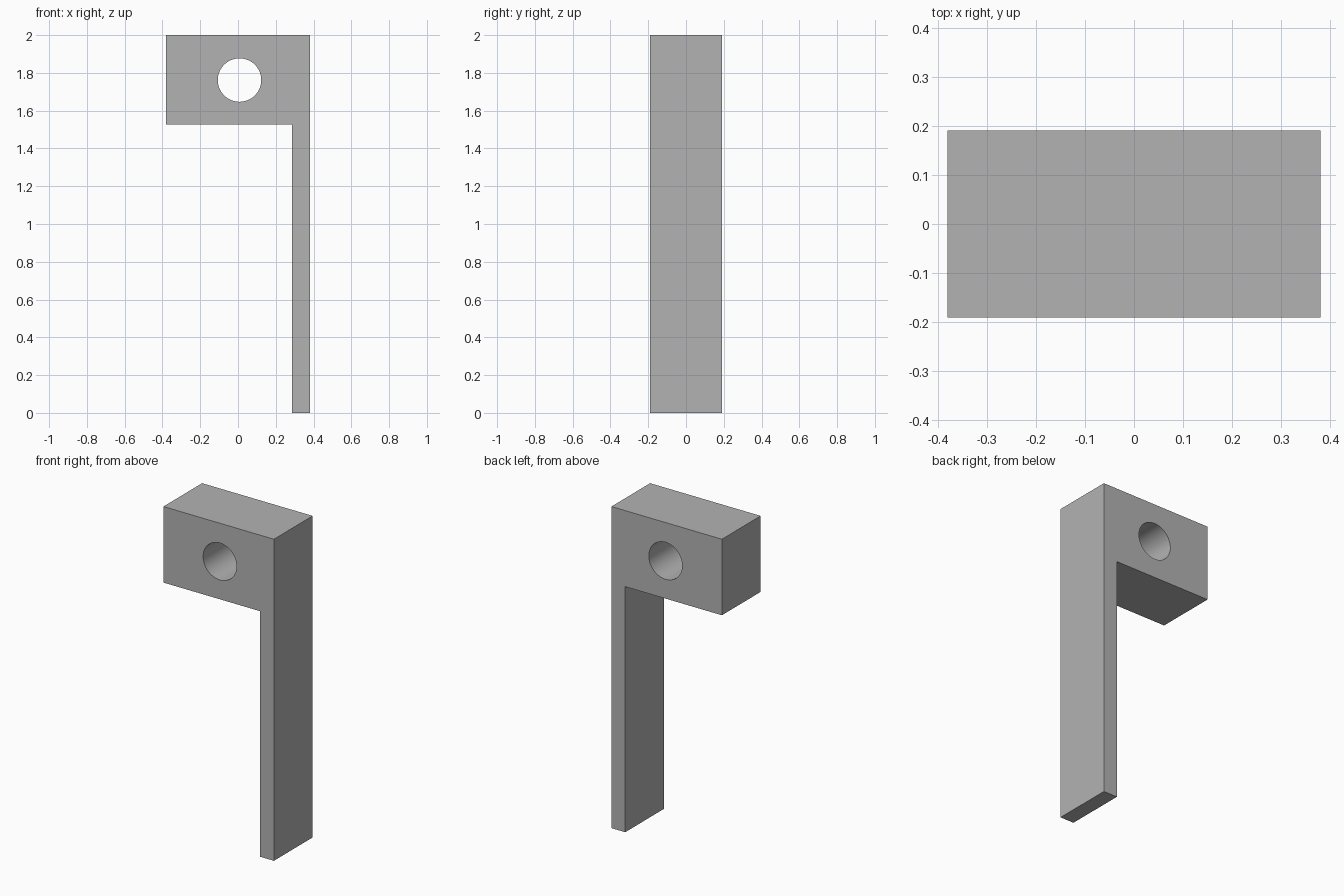
import bpy, bmesh, math

cube = bpy.data.objects.get("Cube")
if cube:
    bpy.data.objects.remove(cube, do_unlink=True)

HALF_WIDTH, HALF_DEPTH, HEIGHT = 0.38, 0.19, 2.0
LEG_INNER_X, BLOCK_BOTTOM = 0.285, 1.527
HOLE_X, HOLE_Z, HOLE_RADIUS, HOLE_SIDES = 0.008, 1.762, 0.115, 64

# Plain grey material
grey = bpy.data.materials.new("grey")
grey.use_nodes = True
colour = (0.45, 0.45, 0.45, 1)
grey.diffuse_color = colour
grey.node_tree.nodes["Principled BSDF"].inputs["Base Color"].default_value = colour

# Bracket profile: head block with one long leg, and a round hole
outline = [(-HALF_WIDTH, HEIGHT), (-HALF_WIDTH, BLOCK_BOTTOM),
           (LEG_INNER_X, BLOCK_BOTTOM), (LEG_INNER_X, 0),
           (HALF_WIDTH, 0), (HALF_WIDTH, HEIGHT)]
angles = [2 * math.pi * i / HOLE_SIDES for i in range(HOLE_SIDES)]
hole = [(HOLE_X + HOLE_RADIUS * math.cos(a), HOLE_Z + HOLE_RADIUS * math.sin(a))
        for a in angles]

bm = bmesh.new()
edges = []
for loop in (outline, hole):
    verts = [bm.verts.new((x, -HALF_DEPTH, z)) for x, z in loop]
    edges += [bm.edges.new((v, verts[i - 1])) for i, v in enumerate(verts)]
bmesh.ops.triangle_fill(bm, edges=edges, use_beauty=True, normal=(0, -1, 0))

# Extrude the profile through the depth
result = bmesh.ops.extrude_face_region(bm, geom=bm.faces[:], use_keep_orig=True)
moved = [g for g in result["geom"] if isinstance(g, bmesh.types.BMVert)]
bmesh.ops.translate(bm, verts=moved, vec=(0, 2 * HALF_DEPTH, 0))
bmesh.ops.recalc_face_normals(bm, faces=bm.faces[:])

mesh = bpy.data.meshes.new("bracket")
bm.to_mesh(mesh)
bm.free()
mesh.materials.append(grey)
bracket = bpy.data.objects.new("bracket", mesh)
bpy.context.collection.objects.link(bracket)

# Smooth hole wall, sharp corners
bpy.ops.object.select_all(action="DESELECT")
bracket.select_set(True)
bpy.context.view_layer.objects.active = bracket
bpy.ops.object.shade_smooth_by_angle(angle=math.radians(30))
